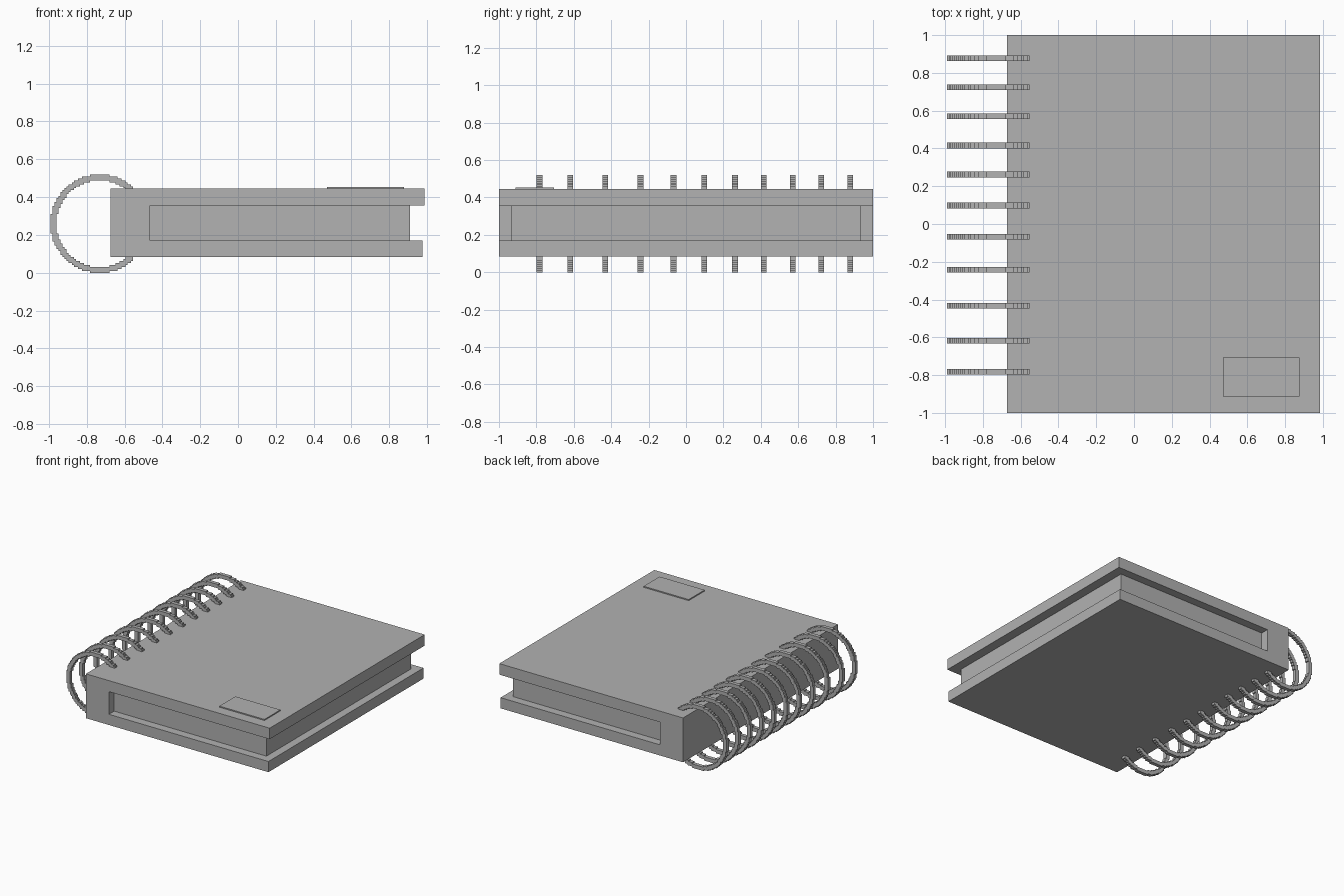
import bpy
import bmesh
from mathutils import Vector

cube = bpy.data.objects.get("Cube")
if cube:
    bpy.data.objects.remove(cube, do_unlink=True)

# Single grey colour
grey = bpy.data.materials.new("plain_grey")
grey.use_nodes = True
grey.diffuse_color = (0.445, 0.445, 0.445, 1)
grey.node_tree.nodes["Principled BSDF"].inputs["Base Color"].default_value = grey.diffuse_color


def add_object(name, mesh):
    obj = bpy.data.objects.new(name, mesh)
    bpy.context.collection.objects.link(obj)
    return obj


def finish_mesh(bm, name):
    bmesh.ops.recalc_face_normals(bm, faces=bm.faces[:])
    mesh = bpy.data.meshes.new(name)
    bm.to_mesh(mesh)
    bm.free()
    mesh.materials.append(grey)
    return mesh


def extrude_along_y(bm, depth):
    result = bmesh.ops.extrude_face_region(bm, geom=bm.faces[:])
    moved = [g for g in result["geom"] if isinstance(g, bmesh.types.BMVert)]
    bmesh.ops.translate(bm, verts=moved, vec=(0, depth, 0))


def add_box(name, low, high):
    bm = bmesh.new()
    bmesh.ops.create_cube(bm, size=1)
    low, high = Vector(low), Vector(high)
    bmesh.ops.scale(bm, verts=bm.verts, vec=high - low)
    bmesh.ops.translate(bm, verts=bm.verts, vec=(low + high) / 2)
    return add_object(name, finish_mesh(bm, name))


# Covers and spine: one C-shaped profile
BOTTOM, TOP = 0.083, 0.445
profile = [(-0.673, BOTTOM), (0.975, BOTTOM), (0.975, 0.17), (-0.466, 0.17),
           (-0.466, 0.355), (0.986, 0.355), (0.986, TOP), (-0.673, TOP)]
bm = bmesh.new()
bm.faces.new([bm.verts.new((x, -1, z)) for x, z in profile])
extrude_along_y(bm, 2)
add_object("covers_and_spine", finish_mesh(bm, "covers_and_spine"))

# Page block set back between the covers
add_box("page_block", (-0.47, -0.932, 0.165), (0.909, 0.932, 0.36))

# Thin label plate on the front cover
add_box("cover_label", (0.47, -0.912, TOP - 0.005), (0.877, -0.706, TOP + 0.009))

# Binding ring with a stepped outline, cut off just inside the covers
STEP, OUTER, INNER, REACH = 0.0104, 25, 22, 17
CENTRE_X, CENTRE_Z, WIDTH = -0.731, 0.26, 0.03
bm = bmesh.new()
for i in range(-OUTER, REACH):
    for j in range(-OUTER, OUTER):
        if INNER <= Vector((i + 0.5, j + 0.5)).length <= OUTER:
            corners = [(i, j), (i + 1, j), (i + 1, j + 1), (i, j + 1)]
            bm.faces.new([bm.verts.new((u * STEP, -WIDTH / 2, v * STEP)) for u, v in corners])
bmesh.ops.remove_doubles(bm, verts=bm.verts[:], dist=STEP / 10)
extrude_along_y(bm, WIDTH)
ring_mesh = finish_mesh(bm, "binding_ring")

ring_positions = [0.878, 0.724, 0.57, 0.416, 0.262, 0.098,
                  -0.067, -0.243, -0.432, -0.618, -0.783]
for n, y in enumerate(ring_positions, 1):
    ring = add_object(f"binding_ring_{n}", ring_mesh)
    ring.location = (CENTRE_X, y, CENTRE_Z)
